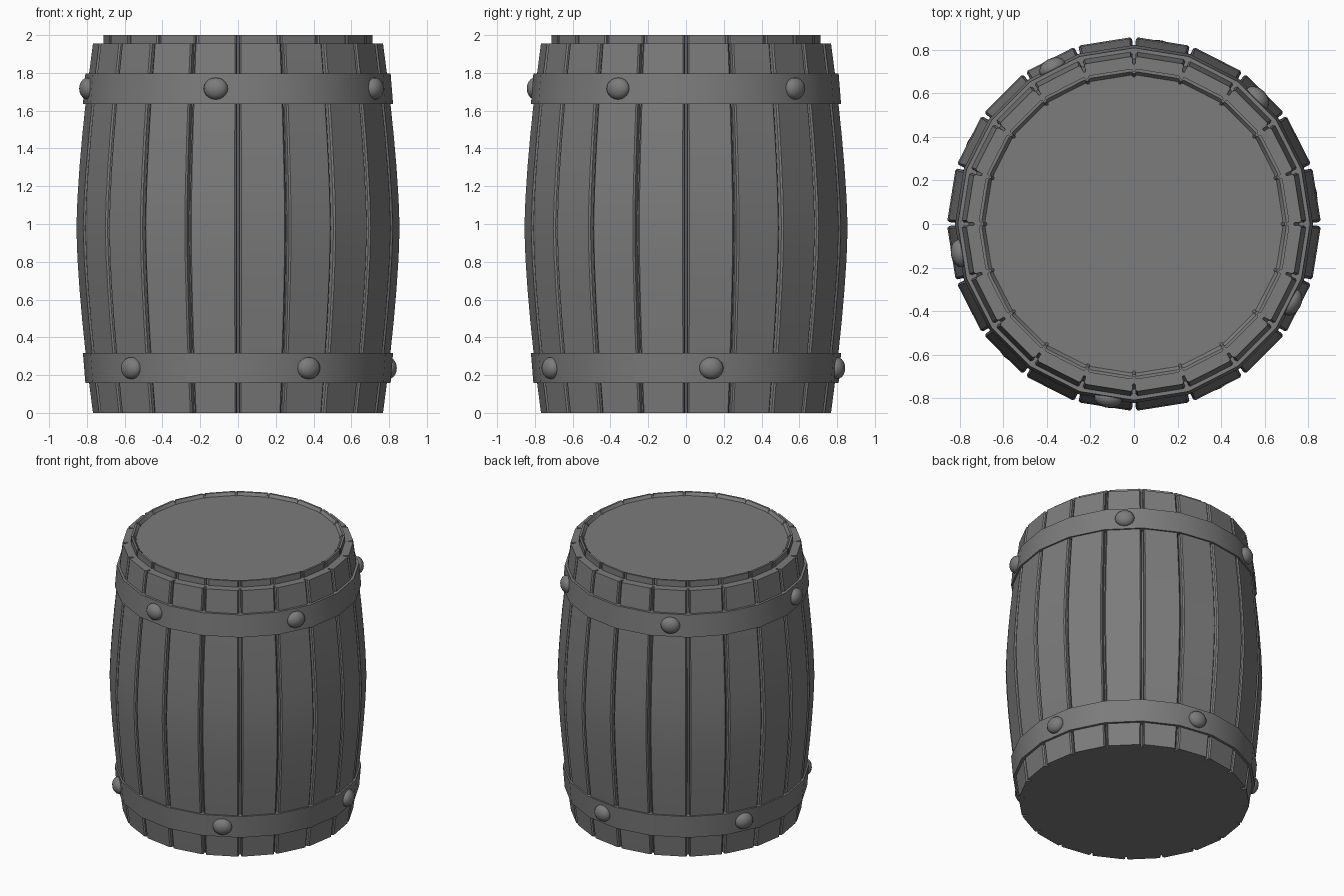
import bpy, bmesh
from math import sin, cos, radians

if "Cube" in bpy.data.objects:
    bpy.data.objects.remove(bpy.data.objects["Cube"])

STAVES = 20
STEP = 360 / STAVES

dark = bpy.data.materials.new("dark_grey")
dark.diffuse_color = (0.2, 0.2, 0.2, 1)
dark.use_nodes = True
dark.node_tree.nodes["Principled BSDF"].inputs["Base Color"].default_value = dark.diffuse_color


def stave_ring(bm, r, z, depth, bevel):
    """Closed 20-sided ring with a bevelled groove at every stave joint."""
    pts = [(-1.2, 0), (-0.6, bevel), (-0.4, depth), (0.4, depth), (0.6, bevel), (1.2, 0)]
    ring = []
    for i in range(STAVES):
        for da, inset in pts:
            a = radians(i * STEP + da)
            ring.append(bm.verts.new(((r - inset) * cos(a), (r - inset) * sin(a), z)))
    return ring


def round_ring(bm, r, z):
    return [bm.verts.new((r * cos(radians(i * STEP)), r * sin(radians(i * STEP)), z))
            for i in range(STAVES)]


def bridge(bm, a, b):
    n = len(a)
    for i in range(n):
        j = (i + 1) % n
        bm.faces.new((a[i], a[j], b[j], b[i]))


def finish(bm, name, angle=30):
    bmesh.ops.recalc_face_normals(bm, faces=bm.faces)
    me = bpy.data.meshes.new(name)
    bm.to_mesh(me)
    bm.free()
    me.materials.append(dark)
    ob = bpy.data.objects.new(name, me)
    bpy.context.collection.objects.link(ob)
    bpy.ops.object.select_all(action='DESELECT')
    ob.select_set(True)
    bpy.context.view_layer.objects.active = ob
    bpy.ops.object.shade_smooth_by_angle(angle=radians(angle))
    return ob


# Barrel body: bulging staves, stepped rim and recessed lid
bm = bmesh.new()
rings = []
for k in range(13):
    t = k / 6 - 1
    r = 0.768 + 0.088 * (1 - abs(t) ** 1.5)
    rings.append(stave_ring(bm, r, 0.978 * (t + 1), 0.035, 0.008))
for r, z, depth, bevel in ((0.712, 1.956, 0.012, 0.004), (0.712, 2.0, 0.012, 0.004),
                           (0.698, 2.0, 0.008, 0.003), (0.683, 1.98, 0.008, 0.003)):
    rings.append(stave_ring(bm, r, z, depth, bevel))
for a, b in zip(rings, rings[1:]):
    bridge(bm, a, b)
bm.faces.new(rings[0])
bm.faces.new(rings[-1])
finish(bm, "barrel_staves")


def hoop(name, z0, r0, z1, r1):
    bm = bmesh.new()
    loops = [round_ring(bm, r, z) for r, z in
             ((r0, z0), (r1, z1), (r1 - 0.05, z1), (r0 - 0.05, z0))]
    for i in range(4):
        bridge(bm, loops[i], loops[(i + 1) % 4])
    finish(bm, name)


def rivets(name, z, start):
    # Five flattened domes spaced around a hoop
    for i in range(5):
        a = radians(start + 72 * i)
        bpy.ops.mesh.primitive_uv_sphere_add(
            segments=16, ring_count=10, radius=1,
            location=(0.807 * cos(a), 0.807 * sin(a), z), rotation=(0, 0, a))
        ob = bpy.context.object
        ob.name = f"{name}_{i + 1}"
        ob.scale = (0.045, 0.065, 0.058)
        ob.data.materials.append(dark)
        bpy.ops.object.shade_smooth()


# Metal hoops and their rivets
hoop("lower_hoop", 0.158, 0.808, 0.318, 0.821)
hoop("upper_hoop", 1.636, 0.821, 1.796, 0.808)
rivets("lower_rivet", 0.237, 9.6)
rivets("upper_rivet", 1.717, 45.6)
